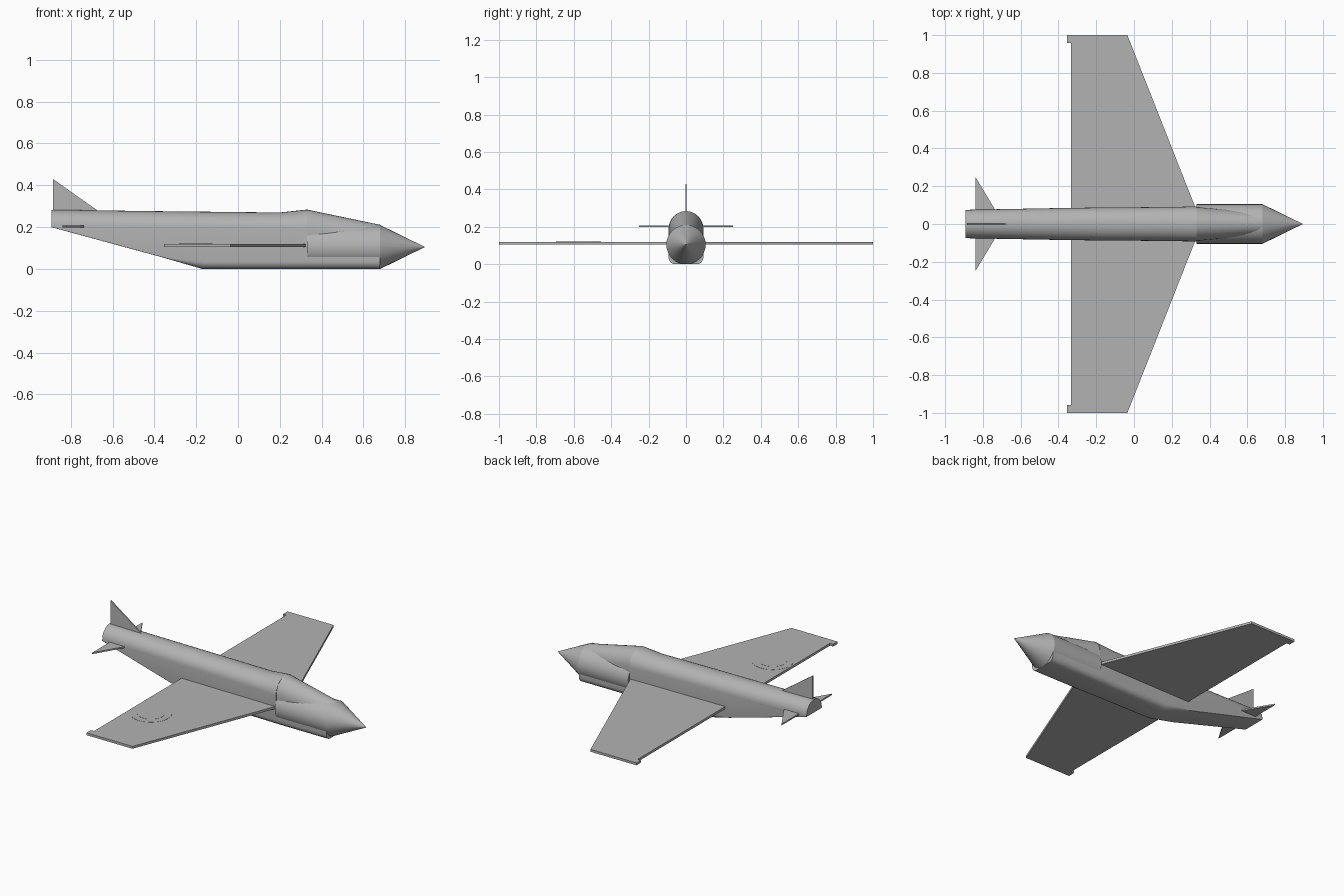
import bpy, bmesh, math

cube = bpy.data.objects.get("Cube")
if cube:
    bpy.data.objects.remove(cube)

GREY = (0.45, 0.45, 0.45, 1)
metal = bpy.data.materials.new("light grey")
metal.use_nodes = True
metal.diffuse_color = GREY
metal.node_tree.nodes["Principled BSDF"].inputs["Base Color"].default_value = GREY


def finish(name, bm, smooth=False):
    bmesh.ops.recalc_face_normals(bm, faces=bm.faces)
    mesh = bpy.data.meshes.new(name)
    bm.to_mesh(mesh)
    bm.free()
    mesh.materials.append(metal)
    obj = bpy.data.objects.new(name, mesh)
    bpy.context.collection.objects.link(obj)
    if smooth:
        bpy.ops.object.select_all(action='DESELECT')
        obj.select_set(True)
        bpy.context.view_layer.objects.active = obj
        bpy.ops.object.shade_smooth_by_angle(angle=math.radians(25))
    return obj


def loft(name, rings):
    """Skin a row of equal-length closed sections and cap both ends."""
    bm = bmesh.new()
    rows = [[bm.verts.new(p) for p in ring] for ring in rings]
    n = len(rows[0])
    for a, b in zip(rows, rows[1:]):
        for i in range(n):
            j = (i + 1) % n
            bm.faces.new((a[i], a[j], b[j], b[i]))
    bm.faces.new(rows[0])
    bm.faces.new(rows[-1])
    return finish(name, bm, True)


def slab(name, points, thickness, place):
    """Flat outline, given thickness; place maps (u, v, t) to x, y, z."""
    bm = bmesh.new()
    lo, hi = [[bm.verts.new(place(u, v, t)) for u, v in points]
              for t in (-thickness / 2, thickness / 2)]
    bm.faces.new(lo)
    bm.faces.new(hi)
    n = len(points)
    for i in range(n):
        j = (i + 1) % n
        bm.faces.new((lo[i], lo[j], hi[j], hi[i]))
    return finish(name, bm)


def body_section(x, top, shoulder, width, bottom, corner):
    """Arched top, straight sides, rounded lower corners."""
    ring = []
    for i in range(17):
        a = math.pi * i / 16
        ring.append((x, width * math.cos(a), shoulder + (top - shoulder) * math.sin(a)))
    for side in (-1, 1):
        arc = []
        for i in range(6):
            a = math.pi / 2 * i / 5
            arc.append((x, side * (width - corner + corner * math.cos(a)),
                        bottom + corner - corner * math.sin(a)))
        ring += arc if side < 0 else arc[::-1]
    return ring


# Main fuselage with the sloping tail underside
loft("fuselage", [body_section(*s) for s in (
    (-0.893, 0.283, 0.208, 0.075, 0.2, 0.001),
    (-0.36, 0.276, 0.2, 0.085, 0.055, 0.002),
    (-0.17, 0.274, 0.2, 0.087, 0, 0.036),
    (0.2, 0.27, 0.195, 0.09, 0, 0.036),
    (0.33, 0.284, 0.19, 0.093, 0, 0.036))])

# Lower keel beneath the nose barrel
loft("keel", [body_section(x, 0.075, 0.06, 0.093, 0, 0.036) for x in (0.32, 0.68)])

# Sloping canopy
loft("canopy", [body_section(*s) for s in (
    (0.33, 0.284, 0.19, 0.09, 0.1, 0.01),
    (0.68, 0.211, 0.13, 0.06, 0.1, 0.01))])


# Nose barrel and cone
def disc(x, radius):
    return [(x, radius * math.cos(math.tau * i / 32), 0.105 + radius * math.sin(math.tau * i / 32))
            for i in range(32)]


loft("nose_barrel", [disc(0.33, 0.105), disc(0.68, 0.105)])
loft("nose_cone", [disc(0.68, 0.105), disc(0.893, 0.0005)])

# Wings and tailplanes, one per side
WING = [(0.36, 0), (0.32, 0.1), (-0.035, 1), (-0.355, 1), (-0.355, 0.957),
        (-0.333, 0.957), (-0.333, 0)]
TAILPLANE = [(-0.84, 0), (-0.84, 0.25), (-0.69, 0)]
for side, label in ((1, "left"), (-1, "right")):
    slab(label + "_wing", WING, 0.015, lambda u, v, t: (u, side * v, 0.112 + t))
    slab(label + "_tailplane", TAILPLANE, 0.009, lambda u, v, t: (u, side * v, 0.203 + t))

# Upright tail fin
slab("tail_fin", [(-0.885, 0.43), (-0.885, 0.25), (-0.63, 0.25)], 0.008,
     lambda u, v, t: (u, t, v))

# Round marking plates on the right wing
for name, radius, height in (("marking_outer", 0.12, 0.1195), ("marking_inner", 0.08, 0.1205)):
    circle = [(-0.203 + radius * math.cos(math.tau * i / 40),
               -0.575 + radius * math.sin(math.tau * i / 40)) for i in range(40)]
    slab(name, circle, 0.002, lambda u, v, t: (u, v, height + t))
